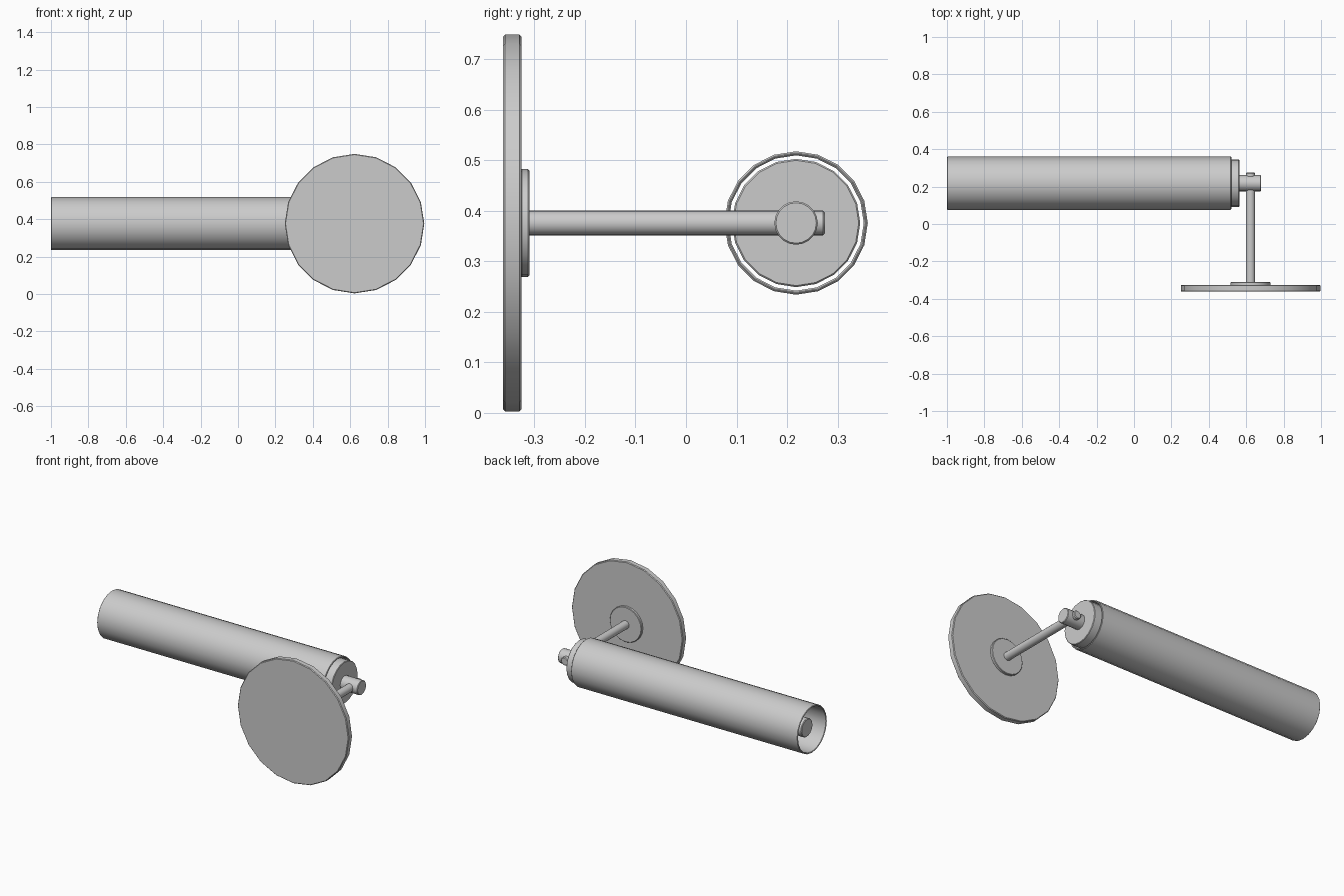
import bpy, math
from mathutils import Matrix

if "Cube" in bpy.data.objects:
    bpy.data.objects.remove(bpy.data.objects["Cube"])

SIDES = 20
AXIS_Z = 0.376   # height shared by every part
LAMP_Y = 0.218   # lamp axis
ARM_X = 0.623    # wall plate and arm axis


def lathe(name, profile, axis, origin, closed=False):
    """Spin (radius, position) points about the x or y axis."""
    verts, faces = [], []
    n = len(profile)
    for i in range(SIDES):
        a = 2 * math.pi * i / SIDES
        for r, t in profile:
            c, s = r * math.cos(a), r * math.sin(a)
            verts.append((t, c, s) if axis == 'x' else (s, t, c))
    for i in range(SIDES):
        j = (i + 1) % SIDES
        for k in range(n if closed else n - 1):
            m = (k + 1) % n
            faces.append((i * n + k, j * n + k, j * n + m, i * n + m))
    if not closed:
        faces.append([i * n for i in reversed(range(SIDES))])
        faces.append([i * n + n - 1 for i in range(SIDES)])
    mesh = bpy.data.meshes.new(name)
    mesh.from_pydata(verts, [], faces)
    mesh.transform(Matrix.Translation(origin))
    obj = bpy.data.objects.new(name, mesh)
    bpy.context.collection.objects.link(obj)
    bpy.ops.object.select_all(action='DESELECT')
    obj.select_set(True)
    bpy.context.view_layer.objects.active = obj
    bpy.ops.object.mode_set(mode='EDIT')
    bpy.ops.mesh.select_all(action='SELECT')
    bpy.ops.mesh.normals_make_consistent(inside=False)
    bpy.ops.object.mode_set(mode='OBJECT')
    bpy.ops.object.shade_smooth_by_angle(angle=math.radians(30))
    return obj


def disc(name, radius, start, end, bevel, axis, origin):
    """Solid cylinder with chamfered rims."""
    return lathe(name, [(radius - bevel, start), (radius, start + bevel),
                        (radius, end - bevel), (radius - bevel, end)], axis, origin)


arm_axis = (ARM_X, 0, AXIS_Z)
lamp_axis = (0, LAMP_Y, AXIS_Z)

# Wall plate, its raised boss and the arm
disc("wall_plate", 0.373, -0.362, -0.326, 0.004, 'y', arm_axis)
disc("plate_boss", 0.107, -0.328, -0.310, 0.003, 'y', arm_axis)
disc("arm", 0.0245, -0.315, 0.275, 0.004, 'y', arm_axis)

# Pivot and end cap, standing clear of the shade wall
disc("pivot", 0.043, 0.555, 0.678, 0.003, 'x', lamp_axis)
disc("end_cap", 0.127, 0.49, 0.563, 0.003, 'x', lamp_axis)

# Bulb running the length of the shade
disc("bulb", 0.055, -0.965, 0.50, 0.004, 'x', lamp_axis)

# Open tubular shade with a thin wall
lathe("shade", [(0.139, -1.0), (0.142, -0.997), (0.142, 0.517), (0.139, 0.52),
                (0.137, 0.52), (0.134, 0.517), (0.134, -0.997), (0.137, -1.0)],
      'x', lamp_axis, closed=True)
